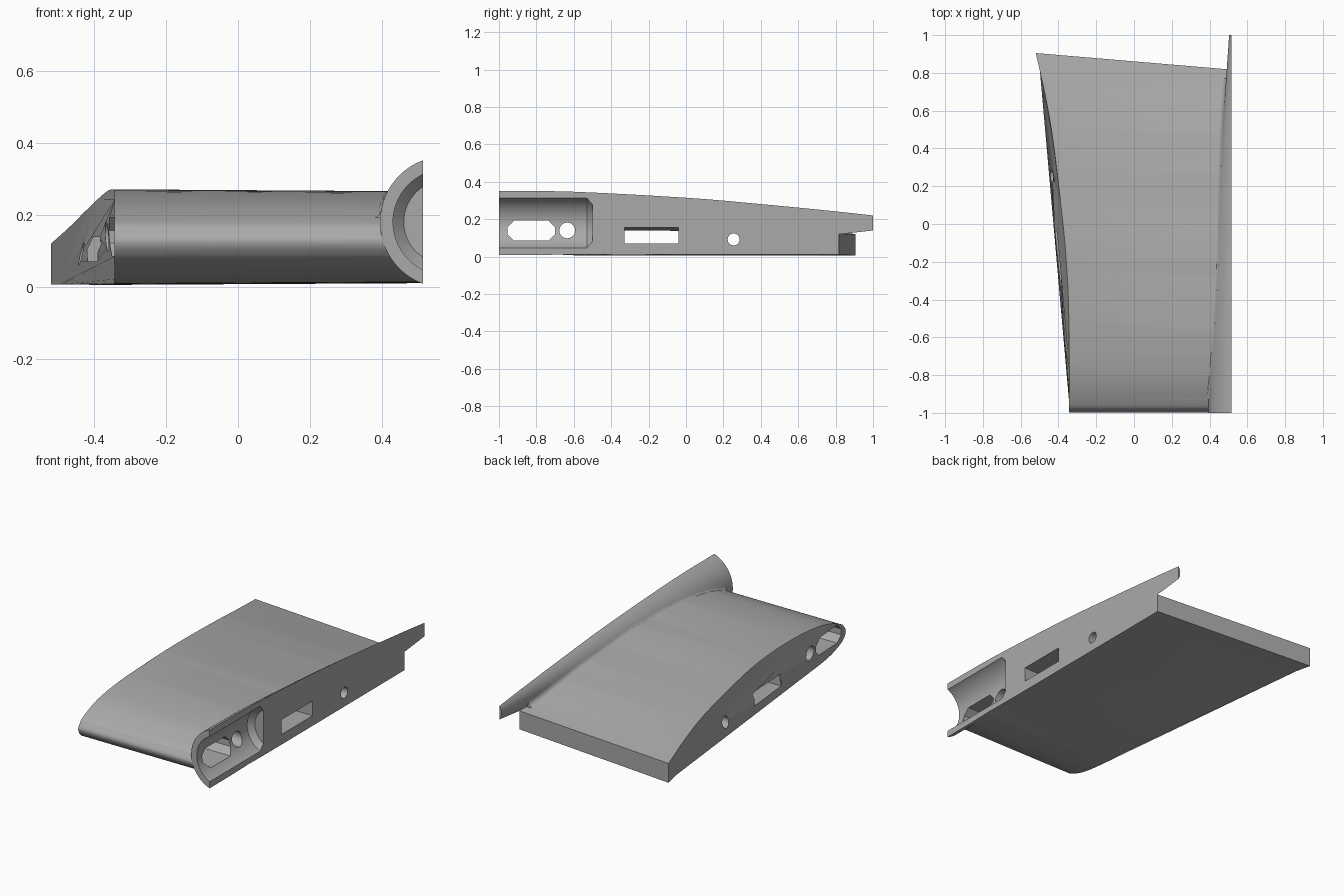
import bpy, bmesh, math

if "Cube" in bpy.data.objects:
    bpy.data.objects.remove(bpy.data.objects["Cube"])

CUT, CX, CZ = 0.515, 0.578, 0.18      # flat joint plane and pod axis
grey = bpy.data.materials.new("light_grey")
grey.diffuse_color = (0.4, 0.4, 0.4, 1)
grey.use_nodes = True
grey.node_tree.nodes["Principled BSDF"].inputs["Base Color"].default_value = grey.diffuse_color


def loft(name, rings):
    """Closed solid through equal-length rings of points."""
    bm = bmesh.new()
    vs = [[bm.verts.new(p) for p in r] for r in rings]
    n = len(vs[0])
    for a, b in zip(vs, vs[1:]):
        for i in range(n):
            j = (i + 1) % n
            bm.faces.new((a[i], a[j], b[j], b[i]))
    bm.faces.new(vs[0])
    bm.faces.new(vs[-1])
    bmesh.ops.recalc_face_normals(bm, faces=bm.faces)
    me = bpy.data.meshes.new(name)
    bm.to_mesh(me)
    bm.free()
    me.materials.append(grey)
    ob = bpy.data.objects.new(name, me)
    bpy.context.collection.objects.link(ob)
    return ob


def combine(target, tool, op):
    m = target.modifiers.new(op, 'BOOLEAN')
    m.operation, m.solver, m.object = op, 'EXACT', tool
    bpy.context.view_layer.objects.active = target
    bpy.ops.object.modifier_apply(modifier=m.name)
    bpy.data.objects.remove(tool)


def spline(pts, steps):
    """Catmull-Rom curve through 2D points."""
    out = []
    for i in range(len(pts) - 1):
        p = [pts[max(0, min(len(pts) - 1, i + d))] for d in (-1, 0, 1, 2)]
        for s in range(steps):
            t = s / steps
            out.append(tuple(0.5 * (2 * b + (c - a) * t + (2 * a - 5 * b + 4 * c - d) * t * t
                                    + (3 * b - a - 3 * c + d) * t ** 3)
                             for a, b, c, d in zip(*p)))
    return out + [pts[-1]]


def interp(pts, y):
    for (a, u), (b, v) in zip(pts, pts[1:]):
        if y <= b:
            return u + (v - u) * max(0, y - a) / (b - a)
    return pts[-1][1]


# Wing: airfoil lofted along x, shrinking slightly toward the joint
upper = [(-0.999, 0.127), (-0.985, 0.155), (-0.95, 0.185), (-0.81, 0.237), (-0.6, 0.265),
         (-0.35, 0.272), (-0.05, 0.262), (0.4, 0.213), (0.65, 0.171), (0.905, 0.12)]
lower = [(-0.985, 0.095), (-0.95, 0.068), (-0.85, 0.034), (-0.7, 0.013),
         (-0.5, 0.005), (0.2, 0.005), (0.905, 0.006)]
section = spline(upper[::-1] + lower, 5)
tip = spline([(-1, -0.343), (-0.7, -0.343), (-0.4, -0.347), (-0.2, -0.358), (0, -0.375),
              (0.4, -0.422), (0.65, -0.463), (0.905, -0.52)], 6)


def wing_ring(x=None):
    ring = []
    for y, z in section:
        px = interp(tip, y) if x is None else x
        k = 1 - 0.046 * (px + 0.52) / 1.035
        ring.append((px, -0.999 + (y + 0.999) * k, 0.127 + (z - 0.127) * k))
    return ring


body = loft("wing_section", [wing_ring(), wing_ring(0.56)])

# Engine pod: tapering round body, later split by the joint plane
pod_top = spline([(-1, 0.352), (-0.6, 0.347), (0, 0.315), (0.4, 0.281), (0.8, 0.242), (1, 0.22)], 4)


def pod_radius(y):
    return math.hypot(interp(pod_top, y) - CZ, CX - CUT)


def circle(y, r, n=96):
    return [(CX + r * math.cos(math.tau * i / n), y, CZ + r * math.sin(math.tau * i / n))
            for i in range(n)]


pod = loft("pod", [circle(y, pod_radius(y)) for y, _ in pod_top])
combine(body, pod, 'UNION')

# Blend between pod and upper wing skin
rings = []
f = 0.03
for i in range(24):
    y = -0.93 + i * 1.7 / 23
    r = pod_radius(y)
    k = 0.957
    zt = 0.127 + (interp(upper, -0.999 + (y + 0.999) / k) - 0.127) * k - 0.001
    h = zt + f - CZ
    fx = CX - math.sqrt((r + f) ** 2 - h * h)
    a0, a1 = -math.pi / 2, math.atan2(-h, CX - fx)
    arc = [(fx + f * math.cos(a0 + (a1 - a0) * t / 6), y, zt + f * math.sin(a0 + (a1 - a0) * t / 6))
           for t in range(7)]
    arc = [(x, yy, z + f) for x, yy, z in arc]
    rings.append(arc + [(arc[-1][0] + 0.012, y, zt - 0.012), (fx, y, zt - 0.012)])
combine(body, loft("fillet", rings), 'UNION')

# Joint plane
box = [(-2, -1), (2, -1), (2, 1), (-2, 1)]
combine(body, loft("joint_cut", [[(x, y, z) for y, z in box] for x in (CUT, 1)]), 'DIFFERENCE')

# Bore with a chamfered end
combine(body, loft("bore", [circle(-1.1, 0.147), circle(-0.53, 0.147), circle(-0.5, 0.117)]),
        'DIFFERENCE')


# Openings running through the whole span
def through(name, right, left=None):
    ends = ((-0.42, left or right), (CUT, right))
    rings = [[(-0.7, *p) for p in (left or right)]]
    rings += [[(x, *p) for p in shape] for x, shape in ends]
    rings.append([(0.7, *p) for p in right])
    combine(body, loft(name, rings), 'DIFFERENCE')


def disc(y, z, r):
    return [(y + r * math.cos(math.tau * i / 40), z + r * math.sin(math.tau * i / 40))
            for i in range(40)]


def rect(y0, y1, z0, z1):
    return [(y0, z0), (y1, z0), (y1, z1), (y0, z1)]


c = 0.036
through("slot", [(-0.955 + c, 0.085), (-0.7 - c, 0.085), (-0.7, 0.085 + c), (-0.7, 0.192 - c),
                 (-0.7 - c, 0.192), (-0.955 + c, 0.192), (-0.955, 0.192 - c), (-0.955, 0.085 + c)])
through("large_hole", disc(-0.635, 0.14, 0.042))
through("window", rect(-0.33, -0.04, 0.07, 0.156), rect(-0.33, -0.04, 0.07, 0.138))
through("small_hole", disc(0.255, 0.092, 0.032))

bpy.ops.object.select_all(action='DESELECT')
body.select_set(True)
bpy.context.view_layer.objects.active = body
bpy.ops.object.shade_smooth_by_angle(angle=math.radians(25))
